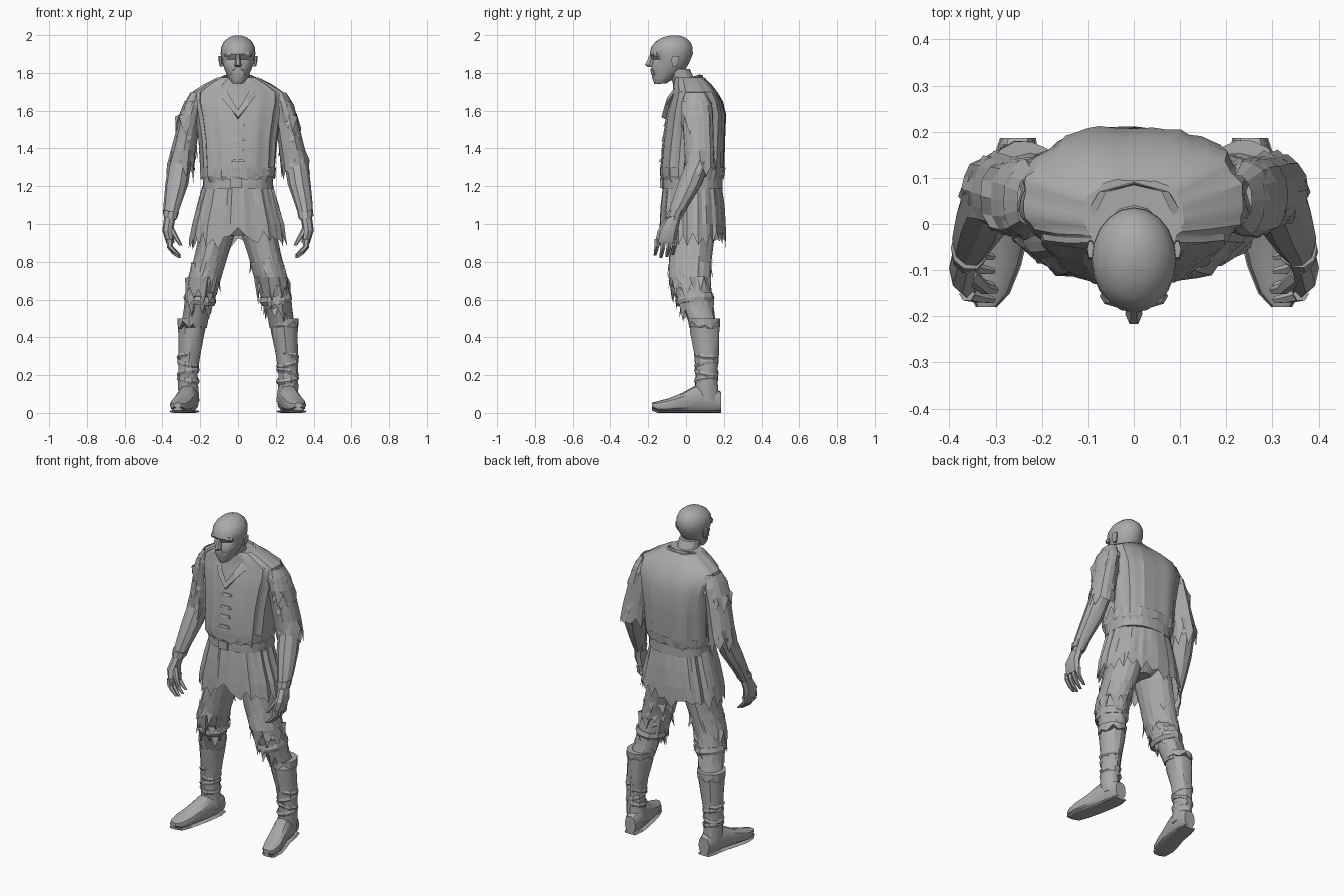
import bpy, bmesh, math, random
from math import sin, cos, pi
random.seed(4)
U = random.uniform

grey = bpy.data.materials.new("plain_grey")
grey.diffuse_color = (0.4, 0.4, 0.4, 1)


def finish(name, bm, smooth=None):
    bmesh.ops.recalc_face_normals(bm, faces=bm.faces)
    me = bpy.data.meshes.new(name)
    bm.to_mesh(me)
    bm.free()
    me.materials.append(grey)
    ob = bpy.data.objects.new(name, me)
    bpy.context.collection.objects.link(ob)
    if smooth:
        bpy.ops.object.select_all(action='DESELECT')
        ob.select_set(True)
        bpy.context.view_layer.objects.active = ob
        bpy.ops.object.shade_smooth_by_angle(angle=math.radians(smooth))
    return ob


def loft(name, rings, n=12, axis=2, sq=1.0, fold=0, jit=0, hem=0, tilt=0,
         caps=True, smooth=30, s=1, shape=None):
    """Skin rings (x, y, z, rx, r2) stacked along z (axis 2) or y (axis 1)."""
    bm = bmesh.new()
    folds = [1 + U(-fold, fold) for _ in range(n)]
    loops = []
    for i, (x, y, z, ra, rb) in enumerate(rings):
        row = []
        for k in range(n):
            a = 2 * pi * k / n
            c, d = cos(a), sin(a)
            f = folds[k] + U(-jit, jit)
            u = math.copysign(abs(c) ** sq, c) * ra * f
            v = math.copysign(abs(d) ** sq, d) * rb * f
            p = [x + u, y + v, z + tilt * sin(a + 1)] if axis == 2 else [x + u, y, z + v]
            if i == 0 and hem:
                p[2] += hem * ((-1) ** k * 0.5 + U(-0.6, 0.6))
            if shape:
                p = shape(p)
            row.append(bm.verts.new((p[0] * s, p[1], p[2])))
        loops.append(row)
    for r0, r1 in zip(loops, loops[1:]):
        for k in range(n):
            bm.faces.new((r0[k], r0[(k + 1) % n], r1[(k + 1) % n], r1[k]))
    if caps:
        bm.faces.new(loops[0])
        bm.faces.new(loops[-1])
    return finish(name, bm, smooth)


def block(name, loc, size, taper=1.0, s=1):
    """Small box whose top can be narrowed."""
    bm = bmesh.new()
    bmesh.ops.create_cube(bm, size=1)
    for v in bm.verts:
        t = taper if v.co.z > 0 else 1
        v.co = ((loc[0] + v.co.x * size[0] * t) * s,
                loc[1] + v.co.y * size[1] * t, loc[2] + v.co.z * size[2])
    return finish(name, bm)


def shreds(name, rings, count, s=1, size=0.06):
    """Hanging torn strips scattered over a limb described by rings."""
    bm = bmesh.new()
    for _ in range(count):
        i = random.randrange(len(rings) - 1)
        t, a, w = U(0, 1), U(0, 2 * pi), U(0.2, 0.4)
        x, y, z, ra, rb = (p + (q - p) * t for p, q in zip(rings[i], rings[i + 1]))
        low = z - U(0.5, 1.2) * size

        def at(b, g, h):
            return bm.verts.new(((x + cos(b) * ra * g) * s, y + sin(b) * rb * g, h))
        bm.faces.new((at(a - w, 1.0, z), at(a, 1.12, low), at(a + w, 1.0, z + 0.03)))
    finish(name, bm)


# Shirt body with hanging folds
loft("shirt", [(0, .033, 1.21, .175, .145), (0, .033, 1.255, .195, .165), (0, .035, 1.30, .198, .168),
               (0, .045, 1.45, .208, .163), (0, .056, 1.58, .228, .156), (0, .055, 1.65, .246, .138),
               (0, .05, 1.70, .24, .115), (0, .033, 1.74, .178, .1), (0, .018, 1.775, .108, .078)],
     n=52, sq=.8, fold=.035, jit=.013, smooth=24)
# Ragged shirt hem spilling over the belt
loft("shirt_hem", [(0, .033, 1.25, .196, .167), (0, .035, 1.30, .201, .171)], n=40, sq=.8, fold=.02,
     hem=.02, caps=False, smooth=None)
# V shaped collar: a folded ribbon around the neck opening
bm = bmesh.new()
path = [(0, .088, 1.785), (.075, .07, 1.787), (.108, .015, 1.77), (.097, -.05, 1.73),
        (.05, -.10, 1.665), (0, -.118, 1.60)]
path += [(-x, y, z) for x, y, z in path[-2:0:-1]]
sec = []
for x, y, z in path:
    sec.append([bm.verts.new(p) for p in ((x, y, z), (x * 1.12, y - .012, z - .035),
                                          (x * .9, y + .01, z - .045), (x * .8, y, z + .004))])
for i in range(len(sec)):
    a, b = sec[i], sec[(i + 1) % len(sec)]
    for j in range(4):
        bm.faces.new((a[j], a[(j + 1) % 4], b[(j + 1) % 4], b[j]))
finish("collar", bm)
# Shirt ties
for z, y in ((1.525, -.108), (1.45, -.118), (1.395, -.122), (1.335, -.132)):
    block("shirt_tie", (0, y, z), (.075, .022, .014), .7)

# Belt and buckle
loft("belt", [(0, .035, 1.185, .187, .16), (0, .035, 1.245, .187, .16)], n=28, sq=.85, jit=.008, smooth=None)
block("buckle", (-.01, -.128, 1.215), (.06, .02, .05))


# Skirt of the tunic, parted at the front
def part_front(p):
    if p[1] < 0 and abs(p[0]) < .05 and p[2] < 1.0:
        p[2] = .98 - abs(p[0])
    return p


loft("tunic_skirt", [(0, .035, .915, .25, .172), (0, .035, 1.0, .235, .17), (0, .035, 1.1, .207, .164),
                     (0, .035, 1.2, .18, .152)], n=48, sq=.88, fold=.05, jit=.012, hem=.05,
     caps=False, smooth=None, shape=part_front)
loft("hips", [(0, .03, .94, .06, .09), (0, .03, 1.0, .17, .13), (0, .03, 1.18, .165, .13)], n=16)

# Neck and head
loft("neck", [(0, .03, 1.66, .075, .07), (0, -.005, 1.74, .062, .062), (0, -.04, 1.82, .06, .06)], n=12)


def face(p):  # hollow eye sockets and cheeks
    if p[1] < -.13 and 1.85 < p[2] < 1.885 and .02 < abs(p[0]) < .075:
        p[1] += .02
    if p[1] < -.1 and 1.79 < p[2] < 1.835 and abs(p[0]) > .03:
        p[0] *= .9
    return p


loft("head", [(0, -.135, 1.745, .03, .032), (0, -.118, 1.775, .052, .062), (0, -.095, 1.815, .07, .088),
              (0, -.085, 1.845, .08, .098), (0, -.08, 1.87, .086, .104), (0, -.078, 1.9, .092, .114),
              (0, -.075, 1.935, .09, .11), (0, -.07, 1.965, .075, .092), (0, -.065, 1.988, .048, .06),
              (0, -.062, 1.999, .015, .02)], n=20, smooth=40, shape=face)
loft("nose", [(0, -.185, 1.83, .014, .018), (0, -.194, 1.842, .019, .026), (0, -.187, 1.868, .013, .02),
              (0, -.178, 1.9, .012, .014)], n=6)
loft("moustache", [(0, -.17, 1.79, .042, .012), (0, -.174, 1.812, .034, .014), (0, -.174, 1.826, .015, .012)], n=8)
loft("chin_beard", [(0, -.15, 1.74, .018, .018), (0, -.153, 1.775, .03, .024)], n=8)
for s in (1, -1):
    loft("brow", [(.042, -.155, 1.884, .03, .018), (.04, -.156, 1.896, .034, .024), (.04, -.155, 1.91, .026, .02)],
         n=8, s=s)
    loft("ear", [(.088, -.06, 1.835, .008, .012), (.094, -.057, 1.865, .009, .024),
                 (.094, -.055, 1.89, .008, .02)], n=6, s=s)

for s in (1, -1):
    # Sleeve with torn cuff
    sleeve = [(.305, .075, 1.28, .074, .08), (.287, .07, 1.39, .068, .08), (.26, .06, 1.53, .06, .082),
              (.236, .053, 1.63, .056, .083), (.22, .05, 1.695, .035, .058)]
    loft("sleeve", sleeve, n=16, fold=.06, jit=.05, hem=.06, s=s, caps=False, smooth=None)
    loft("sleeve_tear", [(.275, .06, 1.51, .06, .083), (.255, .055, 1.58, .058, .084), (.236, .05, 1.65, .048, .076)],
         n=14, fold=.04, hem=.06, s=s, caps=False, smooth=None)
    shreds("sleeve_shreds", sleeve[:4], 22, s, .05)
    # Forearm, palm, fingers, thumb
    loft("forearm", [(.36, -.066, 1.02, .032, .038), (.348, -.032, 1.1, .046, .05), (.325, .02, 1.21, .061, .066),
                     (.305, .07, 1.34, .062, .066)], n=10, jit=.03, s=s)
    loft("wrist_wrap", [(.359, -.062, 1.035, .038, .044), (.354, -.05, 1.07, .043, .047)], n=10, jit=.06,
         tilt=.008, s=s, smooth=None)
    loft("palm", [(.358, -.108, .9, .022, .056), (.372, -.096, .965, .029, .054), (.362, -.068, 1.03, .03, .039)],
         n=8, s=s)
    for i in range(4):
        y, d = -.152 + i * .031, (.012, 0, .004, .016)[i]
        loft("finger", [(.308, y - .012, .82 + d, .008, .008), (.335, y - .008, .842 + d, .014, .012),
                        (.36, y - .002, .875 + d * .5, .016, .014), (.362, y, .92, .017, .016)], n=6, s=s)
    loft("thumb", [(.302, -.143, .885, .009, .009), (.323, -.14, .92, .014, .014), (.358, -.108, .98, .018, .02)],
         n=6, s=s)

    # Trouser leg with torn layers
    leg = [(.214, .062, .54, .074, .084), (.2, .04, .62, .08, .096), (.176, .02, .72, .086, .106),
           (.144, .024, .83, .088, .113), (.118, .03, .93, .092, .12), (.095, .035, 1.08, .088, .115)]
    loft("trouser_leg", leg, n=16, fold=.04, jit=.035, hem=.06, s=s, caps=False, smooth=None)
    loft("inner_leg", [(.235, .095, .45, .068, .072), (.216, .065, .55, .069, .078), (.2, .04, .63, .07, .085)],
         n=12, jit=.03, s=s)
    loft("knee_rag", [(.195, .03, .65, .085, .103), (.175, .02, .72, .088, .111), (.152, .023, .8, .088, .113)],
         n=18, fold=.05, hem=.07, s=s, caps=False, smooth=None)
    for z, x, y, t in ((.6, .204, .047, .015), (.67, .188, .03, -.018)):
        loft("knee_wrap", [(x, y, z - .02, .079, .095), (x - .003, y, z, .087, .103), (x - .006, y, z + .025, .08, .098)],
             n=12, jit=.04, tilt=t, s=s, smooth=None)
    shreds("trouser_shreds", leg[:4], 26, s, .07)

    # Boot: shaft, cuff, straps, foot and sole
    loft("boot_shaft", [(.257, .115, .06, .054, .06), (.264, .108, .13, .054, .06), (.265, .108, .21, .052, .056),
                        (.256, .108, .32, .059, .065), (.246, .1, .42, .07, .077), (.24, .098, .495, .077, .081)],
         n=12, jit=.03, s=s)
    loft("boot_cuff", [(.242, .098, .465, .078, .083), (.24, .097, .5, .081, .085)], n=14, jit=.03, hem=.02,
         s=s, smooth=None)
    for z, t in ((.16, .012), (.2, -.015), (.245, .015), (.29, -.012)):
        loft("boot_strap", [(.264, .108, z, .053, .06), (.263, .108, z + .014, .06, .066),
                            (.262, .108, z + .03, .055, .062)], n=10, jit=.04, tilt=t, s=s, smooth=None)
    foot = [(.32, -.18, .04, .02, .014), (.314, -.15, .036, .042, .026), (.304, -.09, .042, .056, .036),
            (.286, -.02, .056, .055, .05), (.268, .05, .075, .051, .07), (.256, .13, .075, .05, .07),
            (.252, .186, .06, .036, .05)]
    loft("foot", foot, n=12, axis=1, sq=.8, s=s)
    loft("sole", [(x, y, max(.007, z - q - .007), r + .003, .007) for x, y, z, r, q in foot], n=8, axis=1, sq=.5, s=s)
